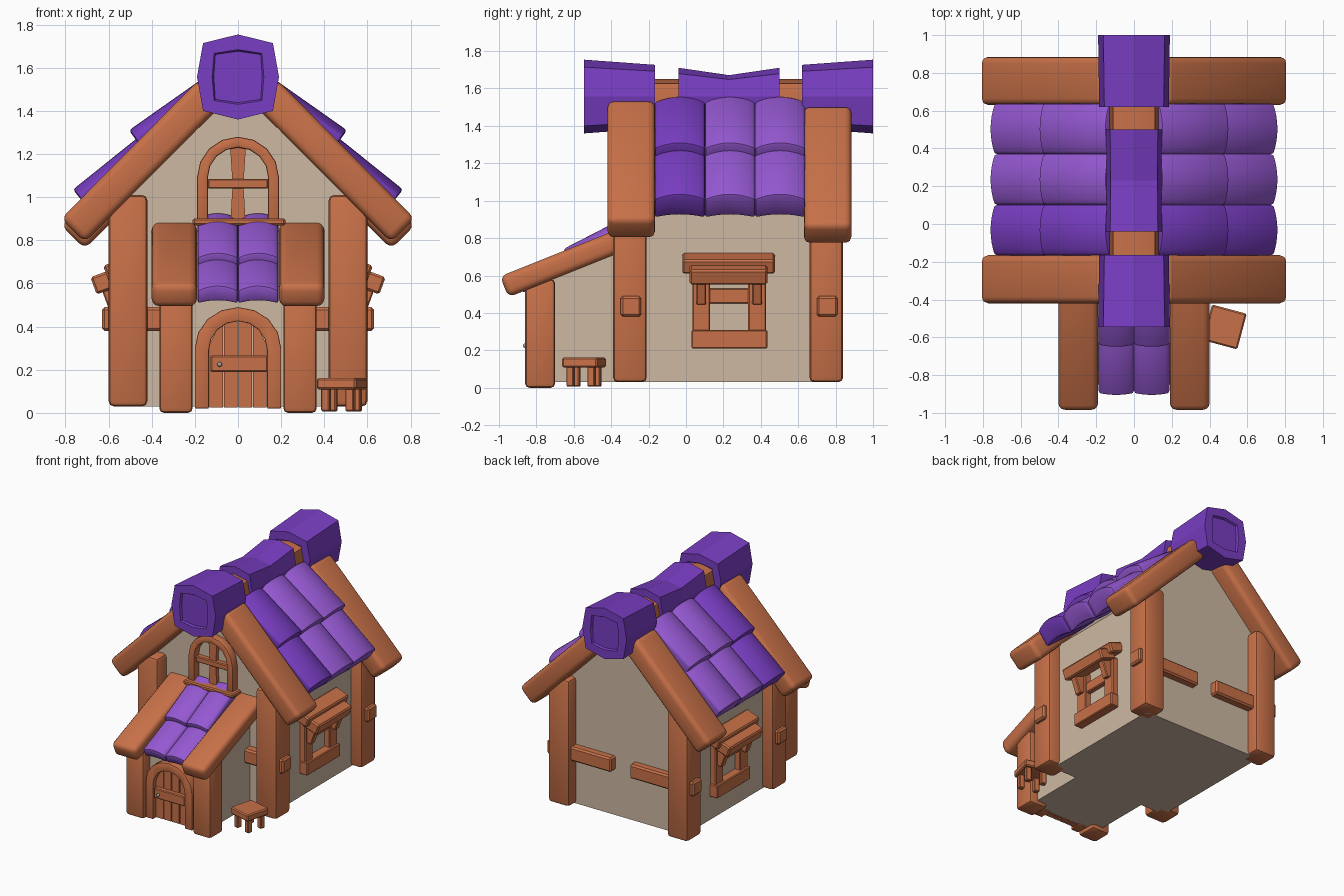
import bpy, bmesh, math
from mathutils import Vector, Matrix, Euler

if "Cube" in bpy.data.objects:
    bpy.data.objects.remove(bpy.data.objects["Cube"])


def material(name, rgb):
    m = bpy.data.materials.new(name)
    m.diffuse_color = (*rgb, 1)
    m.use_nodes = True
    m.node_tree.nodes["Principled BSDF"].inputs["Base Color"].default_value = m.diffuse_color
    return m


WOOD = material("orange wood", (0.58, 0.165, 0.065))
WALL = material("beige plaster", (0.61, 0.485, 0.36))
DARK = material("deep purple", (0.19, 0.047, 0.54))
LIGHT = material("light purple", (0.30, 0.098, 0.64))
METAL = material("grey metal", (0.35, 0.35, 0.35))


def finish(name, bm, mat, bevel=0.0, segs=2, smooth=True):
    """Clean, bevel the sharp edges and turn the bmesh into an object."""
    bmesh.ops.recalc_face_normals(bm, faces=bm.faces[:])
    if bevel:
        sharp = [e for e in bm.edges if e.calc_face_angle(0) > math.radians(40)]
        bmesh.ops.bevel(bm, geom=sharp, offset=bevel, segments=segs,
                        profile=0.5, affect='EDGES', clamp_overlap=True)
    me = bpy.data.meshes.new(name)
    bm.to_mesh(me)
    bm.free()
    me.materials.append(mat)
    ob = bpy.data.objects.new(name, me)
    bpy.context.collection.objects.link(ob)
    if smooth:
        bpy.ops.object.select_all(action='DESELECT')
        ob.select_set(True)
        bpy.context.view_layer.objects.active = ob
        bpy.ops.object.shade_smooth_by_angle(angle=math.radians(35))
    return ob


def box(name, center, size, mat=WOOD, rot=(0, 0, 0), bevel=0.006, segs=1):
    bm = bmesh.new()
    bmesh.ops.create_cube(bm, size=1)
    mtx = (Matrix.Translation(center) @ Euler([math.radians(a) for a in rot]).to_matrix().to_4x4()
           @ Matrix.Diagonal((*size, 1)))
    bmesh.ops.transform(bm, matrix=mtx, verts=bm.verts)
    return finish(name, bm, mat, bevel, segs)


def loft(name, rings, mat, bevel=0.0, smooth=True, recess=0.0):
    """Skin a list of equal rings of points and cap both ends."""
    bm = bmesh.new()
    rows = [[bm.verts.new(p) for p in r] for r in rings]
    n = len(rows[0])
    for a, b in zip(rows, rows[1:]):
        for i in range(n):
            bm.faces.new((a[i], a[(i + 1) % n], b[(i + 1) % n], b[i]))
    caps = [bm.faces.new(rows[0]), bm.faces.new(rows[-1])]
    if recess:
        bmesh.ops.recalc_face_normals(bm, faces=bm.faces[:])
        bmesh.ops.inset_individual(bm, faces=caps, thickness=0.07)
        bmesh.ops.inset_individual(bm, faces=caps, thickness=0.008, depth=-recess)
    return finish(name, bm, mat, bevel, 2, smooth)


def prism(name, pts, a, b, mat=WOOD, axis='y', bevel=0.0):
    put = (lambda p, t: (p[0], t, p[1])) if axis == 'y' else (lambda p, t: (t, p[0], p[1]))
    return loft(name, [[put(p, t) for p in pts] for t in (a, b)], mat, bevel)


def arch(hw, z0, spring, top, n=8):
    """Outline of an arch, open at the bottom."""
    curve = [(-hw * math.cos(math.pi * i / n), spring + (top - spring) * math.sin(math.pi * i / n))
             for i in range(n + 1)]
    return [(-hw, z0)] + curve + [(hw, z0)]


def tile(name, top, end, across, width, thick, mat, bulge=0.035):
    """Barrel tile whose crown runs from top to end."""
    top, end, across = Vector(top), Vector(end), Vector(across)
    n = (end - top).cross(across).normalized()
    if n.z < 0:
        n = -n
    us = [-1 + i / 4 for i in range(9)]
    sec = [(u, -bulge * u * u) for u in us] + [(u, -thick - bulge * 0.6 * u * u) for u in reversed(us)]
    rings = [[p + across * (u * width / 2) + n * v for u, v in sec] for p in (top, end)]
    return loft(name, rings, mat, 0.014)


# House walls: gabled main body and porch with sloping top
prism("main_walls", [(-0.51, 0.03), (0.51, 0.03), (0.51, 1.0), (0, 1.5), (-0.51, 1.0)],
      -0.28, 0.75, WALL)
prism("porch_walls", [(-0.78, 0.03), (-0.27, 0.03), (-0.27, 0.79), (-0.78, 0.585)],
      -0.3, 0.3, WALL, 'x')

for s, side in ((-1, "left"), (1, "right")):
    for y, end, dz in ((-0.2925, "front", 0), (0.7575, "back", -0.03)):
        # Corner posts, tie beams through them and gable beams
        py = -0.30 if end == "front" else 0.75
        box(f"{end}_{side}_post", (s * 0.51, py, 0.52), (0.18, 0.18, 0.98), bevel=0.025, segs=2)
        box(f"{end}_{side}_tie_beam", (s * 0.355, py + 0.005, 0.435), (0.55, 0.11, 0.11), bevel=0.012)
        box(f"{end}_{side}_gable_beam", (s * 0.445, y, 1.1675 + dz), (0.909, 0.255, 0.156),
            rot=(0, s * 45.2, 0), bevel=0.035, segs=3)

    # Main roof tiles: three columns, two overlapping rows
    for c in range(3):
        y, mat = -0.0325 + 0.268 * c, DARK if c == 0 else LIGHT
        tile(f"{side}_roof_tile_low_{c}", (s * 0.36, y, 1.36), (s * 0.765, y, 1.035),
             (0, 1, 0), 0.268, 0.145, mat)
        tile(f"{side}_roof_tile_high_{c}", (s * 0.15, y, 1.56), (s * 0.505, y, 1.31),
             (0, 1, 0), 0.268, 0.13, mat)

    # Porch posts, beams and tiles
    box(f"porch_{side}_post", (s * 0.2875, -0.78, 0.29), (0.155, 0.16, 0.58), bevel=0.022, segs=2)
    box(f"porch_{side}_beam", (s * 0.295, -0.596, 0.69), (0.21, 0.81, 0.12),
        rot=(21.8, 0, 0), bevel=0.035, segs=3)
    tile(f"porch_{side}_tile_low", (s * 0.094, -0.5, 0.77), (s * 0.094, -0.91, 0.59),
         (1, 0, 0), 0.188, 0.08, LIGHT, 0.025)
    tile(f"porch_{side}_tile_high", (s * 0.094, -0.29, 0.93), (s * 0.094, -0.655, 0.742),
         (1, 0, 0), 0.188, 0.08, LIGHT, 0.025)

    # Side window with sill, jambs, rail, brackets and two-board awning
    box(f"{side}_window_sill", (s * 0.53, 0.2325, 0.26), (0.09, 0.405, 0.10))
    for y, k in ((0.082, "a"), (0.38, "b")):
        box(f"{side}_window_jamb_{k}", (s * 0.525, y, 0.45), (0.06, 0.095, 0.32))
        box(f"{side}_window_bracket_{k}", (s * 0.56, y, 0.52), (0.10, 0.052, 0.13),
            rot=(0, s * 20, 0))
    box(f"{side}_window_rail", (s * 0.52, 0.2325, 0.49), (0.05, 0.23, 0.08))
    box(f"{side}_awning_upper", (s * 0.555, 0.2275, 0.665), (0.12, 0.495, 0.08),
        rot=(0, s * 20, 0), bevel=0.01)
    box(f"{side}_awning_lower", (s * 0.606, 0.2275, 0.612), (0.135, 0.415, 0.085),
        rot=(0, s * 20, 0), bevel=0.01)

# Ridge: inner log and three purple cap pieces
OCT = [(0, 0.197), (0.162, 0.157), (0.19, 0), (0.162, -0.157),
       (0, -0.197), (-0.162, -0.157), (-0.19, 0), (-0.162, 0.157)]


def ridge(name, stations, recess):
    loft(name, [[(x * sx, y, 1.557 + z * sz) for x, z in OCT] for y, sx, sz in stations],
         DARK, smooth=False, recess=recess)


prism("ridge_log", [(x * 0.68, 1.53 + z * 0.61) for x, z in OCT], -0.35, 0.8)
ridge("ridge_cap_front", [(-0.545, 1, 1), (-0.165, 0.97, 0.86)], 0.015)
ridge("ridge_cap_middle", [(-0.04, 0.78, 0.78), (0.23, 0.76, 0.58), (0.5, 0.78, 0.78)], 0)
ridge("ridge_cap_back", [(0.62, 0.97, 0.86), (1.0, 1, 1)], 0.015)

# Arched door: frame, planks cut by the arch, crossbar and knob
prism("door_frame", arch(0.2, 0.02, 0.30, 0.49) + arch(0.135, 0.02, 0.29, 0.425)[::-1],
      -0.85, -0.76, bevel=0.006)
for i in range(4):
    x0, x1 = -0.135 + 0.0675 * i + 0.003, -0.0675 + 0.0675 * i - 0.003
    top = [0.29 + 0.135 * math.sqrt(max(0, 1 - (x / 0.135) ** 2)) for x in (x0, (x0 + x1) / 2, x1)]
    prism(f"door_plank_{i}", [(x0, 0.025), (x1, 0.025), (x1, top[2]), ((x0 + x1) / 2, top[1]), (x0, top[0])],
          -0.815, -0.77)
box("door_crossbar", (0.005, -0.825, 0.228), (0.265, 0.05, 0.075))
bm = bmesh.new()
bmesh.ops.create_icosphere(bm, subdivisions=2, radius=0.012,
                           matrix=Matrix.Translation((-0.085, -0.86, 0.225)))
finish("door_knob", bm, METAL)

# Gable window: arched frame, sill, crossbar and waisted upright
prism("gable_window_frame", arch(0.19, 0.89, 1.09, 1.28) + arch(0.14, 0.89, 1.09, 1.23)[::-1],
      -0.34, -0.26, bevel=0.008)
box("gable_window_sill", (0.005, -0.32, 0.885), (0.43, 0.11, 0.032), bevel=0.008)
box("gable_window_crossbar", (0, -0.295, 1.062), (0.28, 0.05, 0.045))
prism("gable_window_upright", [(-0.035, 0.89), (0.035, 0.89), (0.025, 1.06), (0.037, 1.24),
                               (-0.037, 1.24), (-0.025, 1.06)], -0.31, -0.27)

# Stool beside the porch, turned a little
spin = Matrix.Rotation(math.radians(-15), 3, 'Z')
hub = Vector((0.48, -0.545, 0))
box("stool_seat", hub + Vector((0, 0, 0.135)), (0.19, 0.195, 0.052), rot=(0, 0, -15), bevel=0.008)
for i, (x, y) in enumerate(((-1, -1), (1, -1), (1, 1), (-1, 1))):
    box(f"stool_leg_{i}", hub + spin @ Vector((x * 0.058, y * 0.058, 0.06)), (0.04, 0.04, 0.105),
        rot=(0, 0, -15), bevel=0.005)
